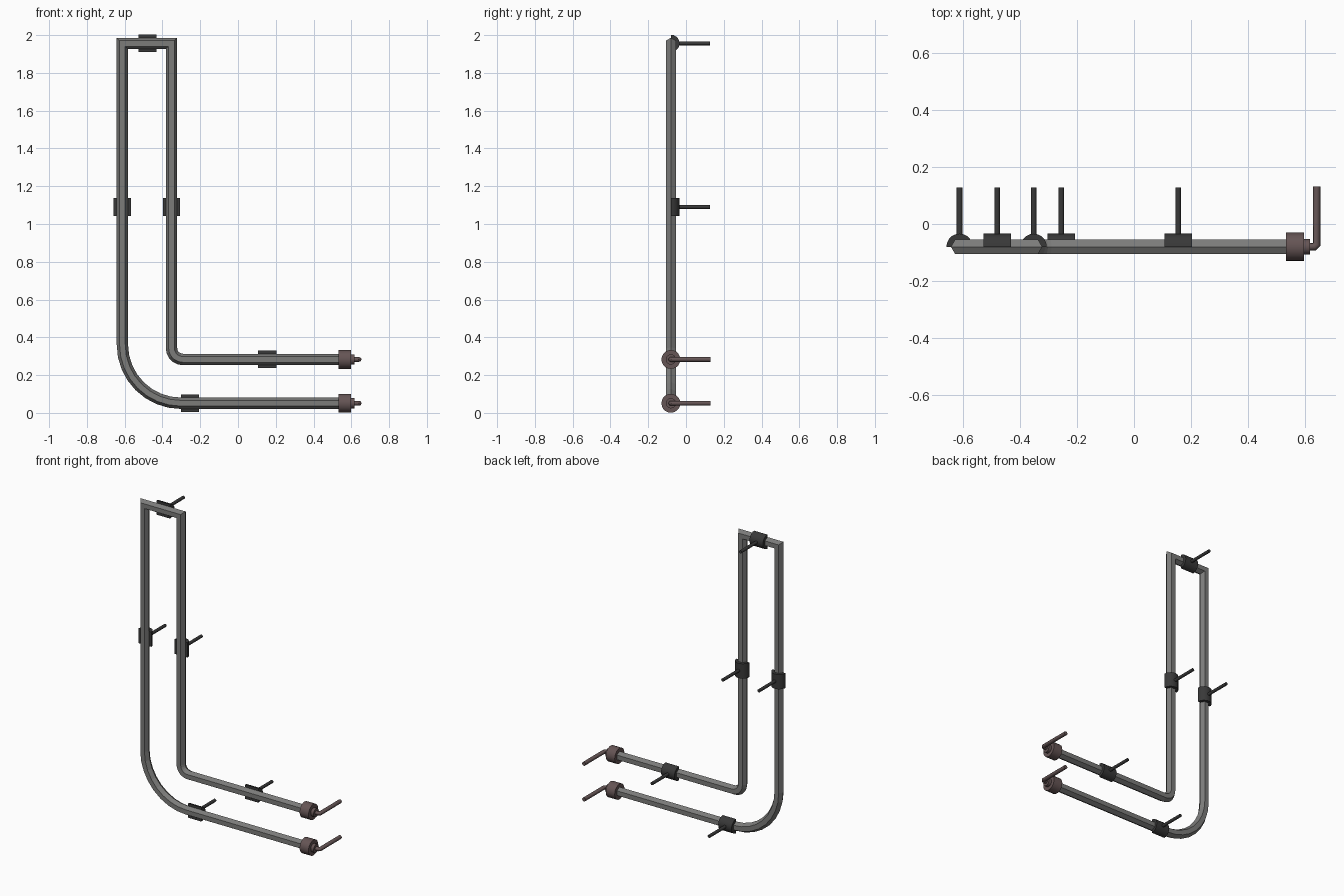
import bpy, bmesh, math
from mathutils import Vector

if "Cube" in bpy.data.objects:
    bpy.data.objects.remove(bpy.data.objects["Cube"])

Y = -0.08                      # depth of the pipe centre line
LEFT, RIGHT = -0.612, -0.352   # upright positions
TOP, MID, LOW = 1.956, 0.283, 0.051


def material(name, color):
    m = bpy.data.materials.new(name)
    m.use_nodes = True
    m.diffuse_color = (*color, 1)
    m.node_tree.nodes["Principled BSDF"].inputs["Base Color"].default_value = (*color, 1)
    return m


steel = material("grey steel", (0.2, 0.2, 0.195))
dark = material("dark rubber", (0.04, 0.04, 0.04))
brown = material("brown grey metal", (0.13, 0.09, 0.09))


def sweep(name, points, normal, radius, sides, mat, start=0, arc=2 * math.pi, smooth=False):
    """Mitred tube along a planar path; a partial arc gives a flat-cut section."""
    pts = [Vector(p) for p in points]
    normal = Vector(normal)
    count = sides if arc > 6 else sides + 1
    bm = bmesh.new()
    rings = []
    for i, p in enumerate(pts):
        a = (p - pts[i - 1]).normalized() if i else (pts[1] - p).normalized()
        b = (pts[i + 1] - p).normalized() if i < len(pts) - 1 else a
        side = normal.cross(a + b).normalized()
        side /= side.dot(normal.cross(a))
        angles = [start + arc * k / sides for k in range(count)]
        rings.append([bm.verts.new(p + radius * (side * math.cos(t) + normal * math.sin(t)))
                      for t in angles])
    for r, s in zip(rings, rings[1:]):
        for k in range(count):
            n = (k + 1) % count
            bm.faces.new((r[k], r[n], s[n], s[k]))
    bm.faces.new(rings[0])
    bm.faces.new(rings[-1])
    bmesh.ops.recalc_face_normals(bm, faces=bm.faces)
    mesh = bpy.data.meshes.new(name)
    bm.to_mesh(mesh)
    bm.free()
    mesh.materials.append(mat)
    obj = bpy.data.objects.new(name, mesh)
    bpy.context.collection.objects.link(obj)
    if smooth:
        bpy.ops.object.select_all(action="DESELECT")
        obj.select_set(True)
        bpy.context.view_layer.objects.active = obj
        bpy.ops.object.shade_smooth_by_angle(angle=math.radians(35))
    return obj


def bend(x, z, radius, steps):
    """Quarter turn from a horizontal run into an upright."""
    return [(x + radius - radius * math.sin(t), Y, z + radius - radius * math.cos(t))
            for t in (math.pi / 2 * k / steps for k in range(steps + 1))]


# Bent hexagonal pipe
path = [(0.56, Y, LOW)] + bend(LEFT, LOW, 0.31, 8)
path += [(LEFT, Y, TOP), (RIGHT, Y, TOP)]
path += bend(RIGHT, MID, 0.06, 5)[::-1] + [(0.56, Y, MID)]
sweep("pipe", path, (0, 1, 0), 0.03, 6, steel)

# Half-round wall clips with their pins
for name, x, z, axis in (("top", -0.48, TOP, (1, 0, 0)),
                         ("left_upright", LEFT, 1.09, (0, 0, 1)),
                         ("right_upright", RIGHT, 1.09, (0, 0, 1)),
                         ("middle", 0.155, MID, (1, 0, 0)),
                         ("bottom", -0.255, LOW, (1, 0, 0))):
    c, half = Vector((x, Y, z)), Vector(axis) * 0.048
    sweep(name + "_clip", (c - half, c + half), (0, 1, 0), 0.046, 10, dark,
          arc=math.pi, smooth=True)
    sweep(name + "_pin", ((x, Y + 0.035, z), (x, 0.128, z)), (0, 0, 1), 0.01, 12, dark,
          smooth=True)

# End couplings, collars and bent tails
for name, z in (("upper", MID), ("lower", LOW)):
    for part, x0, x1, r in (("coupling", 0.533, 0.597, 0.05), ("collar", 0.59, 0.617, 0.027)):
        sweep(f"{name}_{part}", ((x0, Y, z), (x1, Y, z)), (0, 0, 1), r, 20, brown, smooth=True)
    sweep(name + "_tail", ((0.61, Y, z), (0.633, Y, z), (0.641, Y + 0.008, z), (0.641, 0.131, z)),
          (0, 0, 1), 0.0125, 12, brown, smooth=True)
